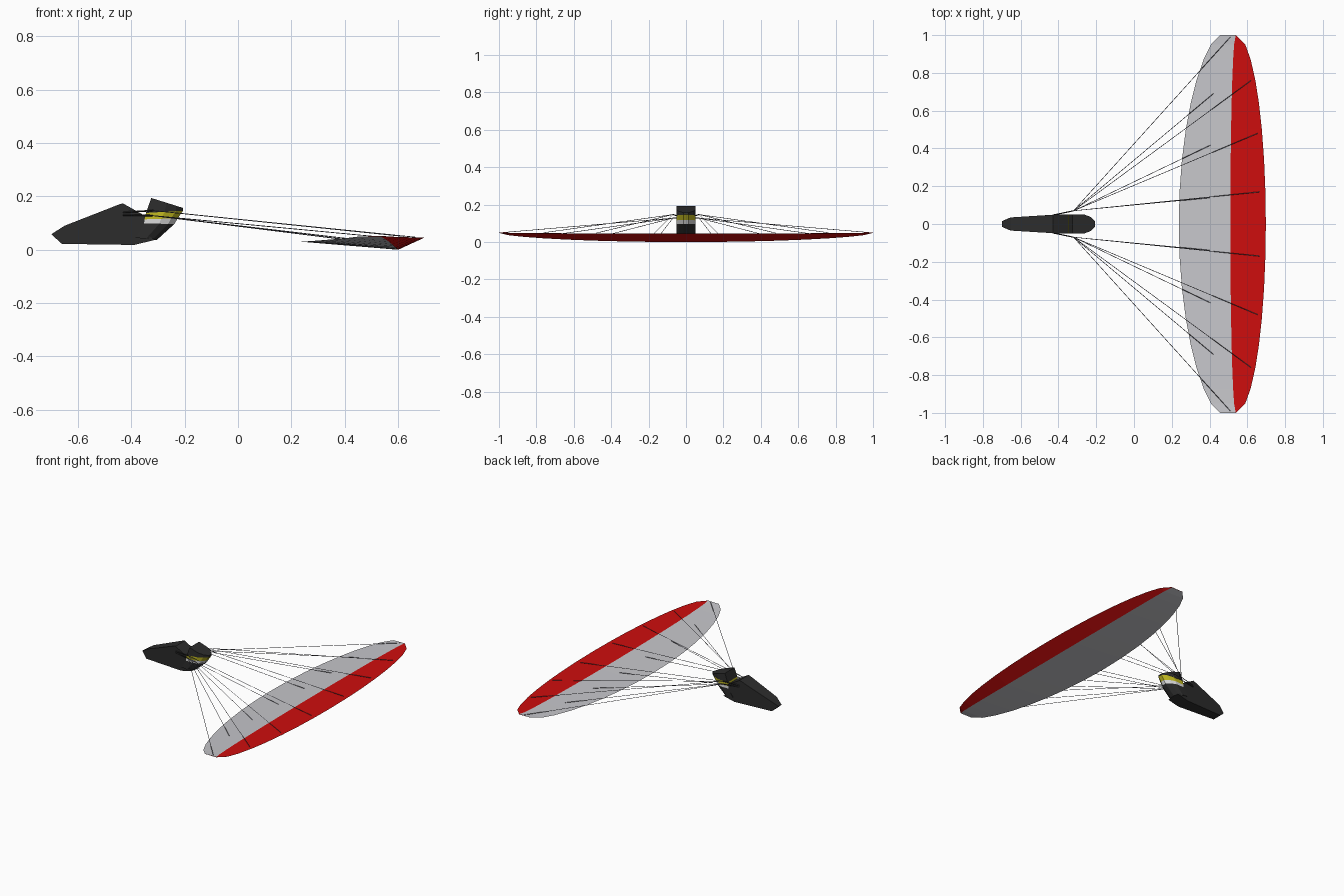
import bpy, bmesh, math
from mathutils import Vector

if "Cube" in bpy.data.objects:
    bpy.data.objects.remove(bpy.data.objects["Cube"])


def material(name, rgb):
    m = bpy.data.materials.new(name)
    m.diffuse_color = (*rgb, 1)
    m.use_nodes = True
    m.node_tree.nodes["Principled BSDF"].inputs["Base Color"].default_value = m.diffuse_color
    return m


RED = material("red fabric", (0.62, 0.004, 0.004))
GREY = material("light grey fabric", (0.57, 0.57, 0.60))
BLACK = material("black fabric", (0.026, 0.026, 0.026))
YELLOW = material("yellow trim", (0.55, 0.50, 0.015))
WHITE = material("white trim", (0.72, 0.72, 0.72))
CORD = material("cord grey", (0.13, 0.13, 0.16))


def finish(name, bm, mats):
    bmesh.ops.recalc_face_normals(bm, faces=bm.faces)
    me = bpy.data.meshes.new(name)
    bm.to_mesh(me)
    bm.free()
    for m in mats:
        me.materials.append(m)
    ob = bpy.data.objects.new(name, me)
    bpy.context.collection.objects.link(ob)
    return ob


def loft(name, rings, mats, rule):
    """Skin closed rings; rule(ring, side) picks the material."""
    bm = bmesh.new()
    vs = [[bm.verts.new(p) for p in r] for r in rings]
    n = len(rings[0])
    for i in range(len(vs) - 1):
        for j in range(n):
            k = (j + 1) % n
            f = bm.faces.new((vs[i][j], vs[i][k], vs[i + 1][k], vs[i + 1][j]))
            f.material_index = rule(i, j)
    bm.faces.new(vs[0])
    bm.faces.new(vs[-1])
    return finish(name, bm, mats)


# canopy: four-point section swept over an elliptical span
def section(y):
    b = max(0.0, 1 - y * y)
    s, t = math.sqrt(b), b ** 0.65
    return [(0.54 + 0.158 * s, y, 0.05 - 0.005 * s),            # leading edge
            (0.539 - 0.029 * s, y, 0.0515 - 0.006 * s),         # colour seam, top
            (0.455 - 0.218 * t, y, 0.05 - 0.020 * s),           # trailing edge
            (0.537 + 0.063 * s, y, 0.049 - 0.049 * b ** 0.6)]   # colour seam, below


half = [0.17, 0.34, 0.5, 0.64, 0.76, 0.87, 0.95, 1.0]
span = [-y for y in reversed(half)] + [0] + half
loft("canopy", [section(y) for y in span], [RED, GREY],
     lambda i, j: 0 if j in (0, 3) else 1)

# leg pod: side profile with a width for each point (x, z, half width)
pod = [(-0.70, 0.058, 0.015), (-0.65, 0.09, 0.035), (-0.44, 0.172, 0.048),
       (-0.43, 0.173, 0.049), (-0.345, 0.125, 0.05), (-0.35, 0.06, 0.05),
       (-0.31, 0.037, 0.045), (-0.39, 0.018, 0.045), (-0.66, 0.022, 0.032)]
loft("leg_pod", [[(x, s * w, z) for x, z, w in pod] for s in (-1, 1)],
     [BLACK], lambda i, j: 0)

# back protector: stacked levels (left x, left z, right x, right z)
levels = [(-0.385, 0.045, -0.305, 0.036), (-0.352, 0.098, -0.238, 0.097),
          (-0.35, 0.114, -0.226, 0.118), (-0.345, 0.138, -0.206, 0.146),
          (-0.325, 0.194, -0.207, 0.157)]


def level_ring(xl, zl, xr, zr):
    plan = [(0, 0.051), (0.5, 0.051), (0.8, 0.038), (1, 0.014)]
    side = [(xl + (xr - xl) * t, w, zl + (zr - zl) * t) for t, w in plan]
    return side + [(x, -w, z) for x, w, z in reversed(side)]


loft("back_protector", [level_ring(*l) for l in levels],
     [BLACK, WHITE, YELLOW], lambda i, j: (0, 1, 2, 0)[i])


def tubes(name, paths, r, mat):
    bm = bmesh.new()
    for a, b in paths:
        a, b = Vector(a), Vector(b)
        d = (b - a).normalized()
        u = d.cross(Vector((0, 0, 1))).normalized()
        v = d.cross(u)
        ends = [[bm.verts.new(p + r * (u * math.cos(q * math.pi / 2) + v * math.sin(q * math.pi / 2)))
                 for q in range(4)] for p in (a, b)]
        for q in range(4):
            k = (q + 1) % 4
            bm.faces.new((ends[0][q], ends[0][k], ends[1][k], ends[1][q]))
        for e in ends:
            bm.faces.new(e)
    return finish(name, bm, [mat])


# suspension lines fan out from each riser to the canopy
front_row = [(0.665, 0.17, 0.047), (0.655, 0.48, 0.048), (0.62, 0.76, 0.05)]
rear_row = [(0.41, 0.14, 0.037), (0.41, 0.42, 0.038), (0.42, 0.69, 0.041), (0.51, 0.99, 0.05)]
for s, side in ((1, "left"), (-1, "right")):
    top, low = (-0.32, s * 0.07, 0.147), (-0.32, s * 0.07, 0.128)
    paths = [(top, (x, s * y, z)) for x, y, z in front_row]
    paths += [(low, (x, s * y, z)) for x, y, z in rear_row]
    tubes(side + "_lines", paths, 0.0015, CORD)
    # riser straps from the harness to the lines
    tubes(side + "_riser", [((-0.43, s * 0.047, 0.14), top),
                            ((-0.43, s * 0.047, 0.13), low)], 0.003, BLACK)
